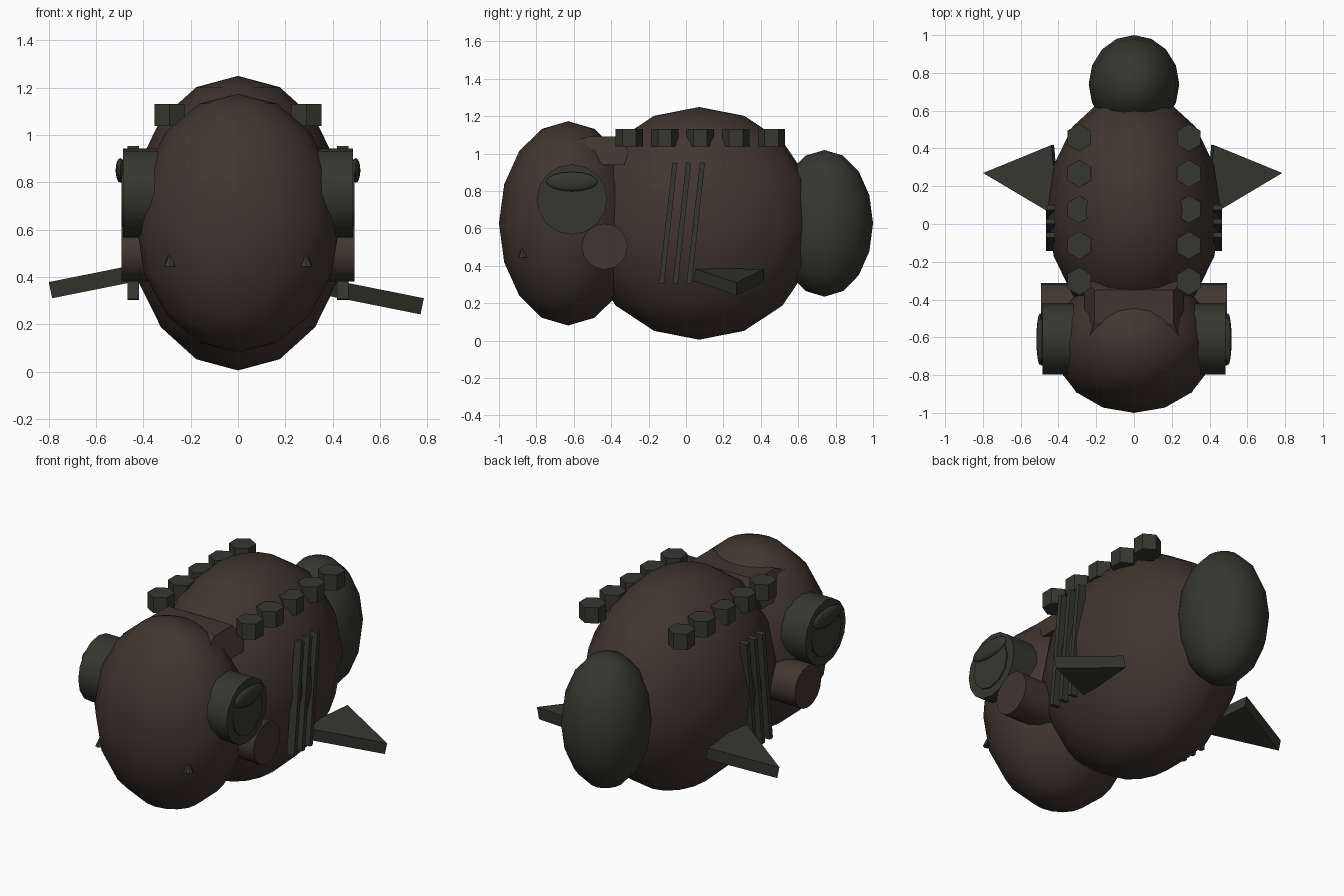
import bpy, bmesh, math
from mathutils import Matrix, Vector

if "Cube" in bpy.data.objects:
    bpy.data.objects.remove(bpy.data.objects["Cube"])


def material(name, col):
    m = bpy.data.materials.new(name)
    m.diffuse_color = (*col, 1)
    m.use_nodes = True
    m.node_tree.nodes["Principled BSDF"].inputs["Base Color"].default_value = m.diffuse_color
    return m


BROWN = material("dark brown", (0.054, 0.036, 0.028))
GREEN = material("dark olive grey", (0.036, 0.038, 0.028))


def finish(name, bm, mat, smooth=None):
    bmesh.ops.recalc_face_normals(bm, faces=bm.faces)
    me = bpy.data.meshes.new(name)
    bm.to_mesh(me)
    bm.free()
    me.materials.append(mat)
    ob = bpy.data.objects.new(name, me)
    bpy.context.collection.objects.link(ob)
    if smooth:
        bpy.ops.object.select_all(action='DESELECT')
        ob.select_set(True)
        bpy.context.view_layer.objects.active = ob
        bpy.ops.object.shade_smooth_by_angle(angle=math.radians(smooth))
    return ob


def ellipsoid(name, centre, radii, mat):
    bm = bmesh.new()
    bmesh.ops.create_uvsphere(bm, u_segments=16, v_segments=8, radius=1)
    bm.transform(Matrix.Translation(centre) @ Matrix.Diagonal((*radii, 1)))
    return finish(name, bm, mat, 60)


def cylinder(name, centre, r, depth, sides, mat, axis='Z', r2=None, smooth=None):
    bm = bmesh.new()
    bmesh.ops.create_cone(bm, cap_ends=True, segments=sides, radius1=r,
                          radius2=r if r2 is None else r2, depth=depth)
    rot = Matrix.Rotation(math.pi / 2, 4, 'Y') if axis == 'X' else Matrix()
    bm.transform(Matrix.Translation(centre) @ rot)
    return finish(name, bm, mat, smooth)


def box(name, centre, size, tilt, mat):
    bm = bmesh.new()
    bmesh.ops.create_cube(bm, size=1)
    bm.transform(Matrix.Translation(centre) @ Matrix.Rotation(tilt, 4, 'X')
                 @ Matrix.Diagonal((*size, 1)))
    return finish(name, bm, mat)


def loft(name, ring_a, ring_b, mat):
    """Solid between two matching rings of points."""
    bm = bmesh.new()
    a = [bm.verts.new(p) for p in ring_a]
    b = [bm.verts.new(p) for p in ring_b]
    n = len(a)
    bm.faces.new(a)
    bm.faces.new(b[::-1])
    for i in range(n):
        bm.faces.new((a[i], b[i], b[(i + 1) % n], a[(i + 1) % n]))
    return finish(name, bm, mat)


# Main masses: body, head and tail bulb
ellipsoid("body", (0, 0.07, 0.627), (0.46, 0.63, 0.622), BROWN)
ellipsoid("head", (0, -0.63, 0.627), (0.43, 0.37, 0.546), BROWN)
ellipsoid("tail_bulb", (0, 0.74, 0.627), (0.24, 0.26, 0.392), GREEN)

# Neck collar: prism across x with a narrower top
profile = [(-0.595, 1.065), (-0.525, 1.09), (-0.35, 1.09),
           (-0.305, 1.01), (-0.33, 0.94), (-0.44, 0.94)]
half = [0.235, 0.21, 0.21, 0.255, 0.265, 0.265]
loft("neck_collar",
     [(-w, y, z) for (y, z), w in zip(profile, half)],
     [(w, y, z) for (y, z), w in zip(profile, half)], BROWN)

for s, side in ((-1, "left"), (1, "right")):
    # Eye housing, lens and lid
    cylinder(f"eye_{side}", (s * 0.40, -0.61, 0.755), 0.188, 0.17, 16, GREEN, 'X', smooth=30)
    cylinder(f"lens_{side}", (s * 0.484, -0.61, 0.755), 0.138, 0.018, 12, GREEN, 'X', smooth=35)
    ellipsoid(f"eyelid_{side}", (s * 0.497, -0.61, 0.85), (0.02, 0.138, 0.052), GREEN)
    # Cheek drum
    cylinder(f"cheek_{side}", (s * 0.37, -0.435, 0.503), 0.123, 0.245, 16, BROWN, 'X', smooth=30)
    # Nostril spike
    cylinder(f"nostril_{side}", (s * 0.288, -0.872, 0.475), 0.028, 0.06, 8, GREEN, r2=0)
    # Slanted gill ribs
    for i in range(3):
        box(f"gill_{side}_{i}", (s * 0.443, -0.095 + 0.0735 * i, 0.628),
            (0.048, 0.027, 0.65), -0.11, GREEN)
    # Hexagonal back studs
    for i in range(5):
        cylinder(f"stud_{side}_{i}", (s * 0.29, -0.303 + 0.19 * i, 1.084),
                 0.073, 0.093, 6, GREEN)
    # Triangular fin; left is thickened upward, right downward
    base = [Vector((s * x, y, 0.31 + 0.2 * (0.785 - x)))
            for x, y in ((0.423, 0.418), (0.785, 0.27), (0.39, 0.035))]
    shift = Vector((-0.014, 0, -0.068 * s))
    loft(f"fin_{side}", base, [p + shift for p in base], GREEN)
